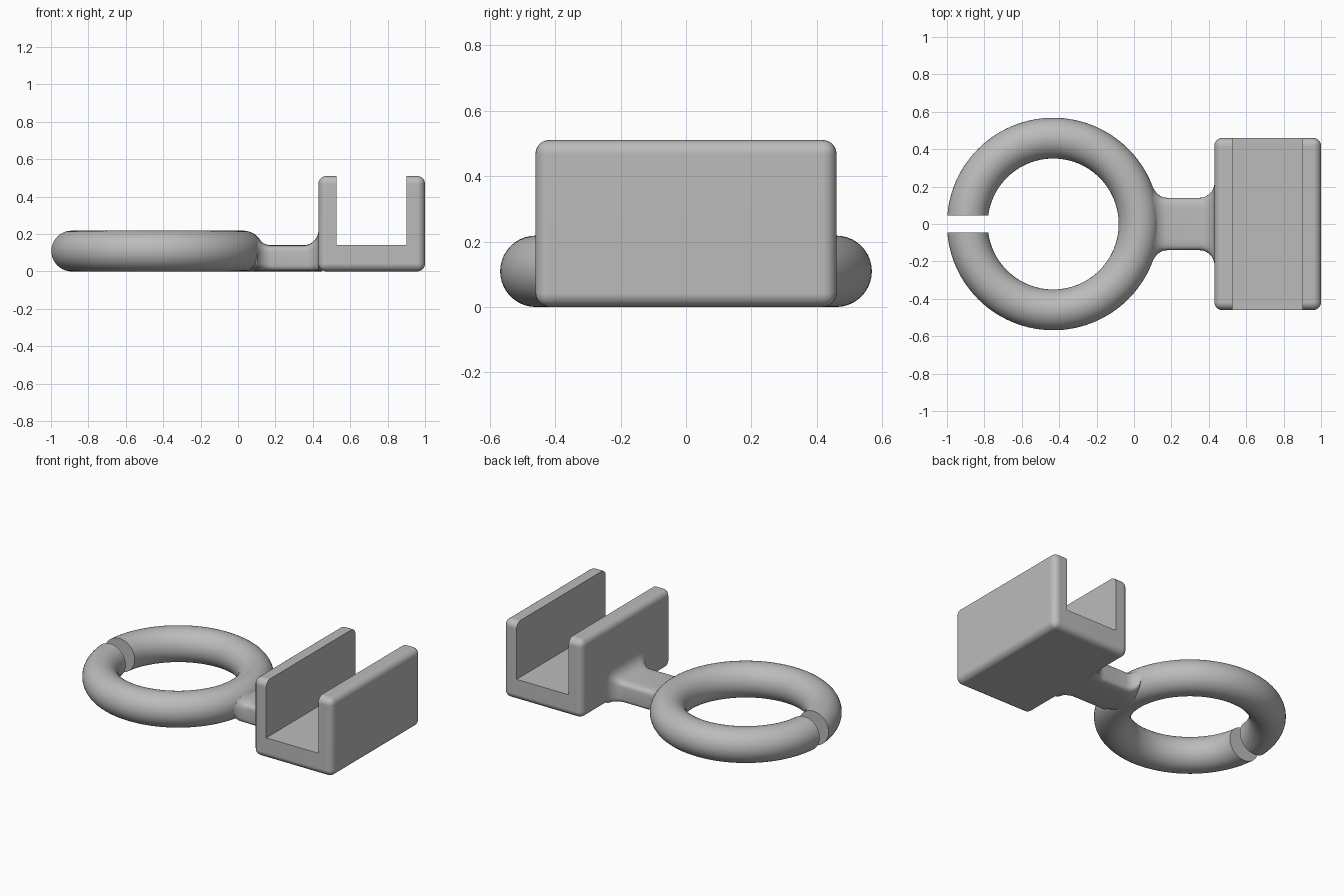
import bpy, bmesh, math
from math import sin, cos, asin, sqrt, pi

cube = bpy.data.objects.get("Cube")
if cube:
    bpy.data.objects.remove(cube, do_unlink=True)

GREY = (0.5, 0.5, 0.5, 1.0)
grey = bpy.data.materials.new("plain grey")
grey.use_nodes = True
grey.diffuse_color = GREY
grey.node_tree.nodes["Principled BSDF"].inputs["Base Color"].default_value = GREY


def add_object(name, bm):
    bmesh.ops.recalc_face_normals(bm, faces=bm.faces)
    mesh = bpy.data.meshes.new(name)
    bm.to_mesh(mesh)
    bm.free()
    mesh.materials.append(grey)
    obj = bpy.data.objects.new(name, mesh)
    bpy.context.collection.objects.link(obj)
    return obj


def loft(name, sections):
    """Skin closed loops of points and cap both ends."""
    bm = bmesh.new()
    loops = [[bm.verts.new(p) for p in s] for s in sections]
    n = len(loops[0])
    for a, b in zip(loops, loops[1:]):
        for i in range(n):
            j = (i + 1) % n
            bm.faces.new((a[i], a[j], b[j], b[i]))
    bm.faces.new(loops[0])
    bm.faces.new(loops[-1])
    return add_object(name, bm)


def box(name, lo, hi, bevel=0):
    bm = bmesh.new()
    bmesh.ops.create_cube(bm, size=1)
    for v in bm.verts:
        v.co = [l + (c + 0.5) * (h - l) for l, c, h in zip(lo, v.co, hi)]
    if bevel:
        bmesh.ops.bevel(bm, geom=bm.edges[:], offset=bevel, segments=6,
                        profile=0.5, affect='EDGES')
    return add_object(name, bm)


def smooth(obj):
    bpy.ops.object.select_all(action='DESELECT')
    obj.select_set(True)
    bpy.context.view_layer.objects.active = obj
    bpy.ops.object.shade_smooth_by_angle(angle=math.radians(35))


# Open ring: a round tube whose two ends are cut flat by a straight slot
CX, MAJOR, TUBE, SLOT = -0.432, 0.459, 0.109, 0.046
STEPS, SIDES = 112, 40
rings = []
for k in range(STEPS + 1):
    loop = []
    for i in range(SIDES):
        u = 2 * pi * i / SIDES
        r = MAJOR + TUBE * cos(u)
        t = (2 * k / STEPS - 1) * (pi - asin(SLOT / r))
        loop.append((CX + r * cos(t), r * sin(t), TUBE + TUBE * sin(u)))
    rings.append(loop)
smooth(loft("open_ring", rings))


# Neck: rounded bar with a concave flare at each end
def neck_section(x, width, height, power):
    pts = []
    for i in range(48):
        a = 2 * pi * i / 48
        c, s = cos(a), sin(a)
        y = math.copysign(abs(c) ** (2 / power), c) * width
        z = math.copysign(abs(s) ** (2 / power), s) * height / 2
        pts.append((x, y, height / 2 + z))
    return pts


HALF, HIGH, FLARE = 0.14, 0.14, 0.08
sections = [neck_section(0.03, 0.1, HIGH, 2.5)]
for k in range(9):                          # flare into the ring
    a = (1 - k / 8) * 1.2
    x = 0.18 - FLARE * sin(a)
    rise = FLARE * (1 - cos(a))
    sections.append(neck_section(x, HALF + rise, HIGH + rise * 0.85,
                                 2.3 + 3.7 * k / 8))
for k in range(10):                         # flare into the bracket
    a = k / 9 * pi / 2
    x = 0.35 + FLARE * sin(a)
    rise = FLARE * (1 - cos(a))
    sections.append(neck_section(x, HALF + rise, HIGH + rise, 6))
sections.append(neck_section(0.45, HALF + FLARE, HIGH + FLARE, 6))
smooth(loft("neck", sections))

# Bracket: rounded block with a square channel cut through it
bracket = box("channel_bracket", (0.43, -0.46, 0), (1.0, 0.46, 0.51), 0.042)
cutter = box("channel_cutter", (0.526, -0.7, 0.14), (0.902, 0.7, 0.8))
cutter.hide_render = True
cut = bracket.modifiers.new("channel", 'BOOLEAN')
cut.operation = 'DIFFERENCE'
cut.solver = 'EXACT'
cut.object = cutter
bpy.context.view_layer.objects.active = bracket
bpy.ops.object.modifier_apply(modifier=cut.name)
bpy.data.objects.remove(cutter, do_unlink=True)
smooth(bracket)
weighted = bracket.modifiers.new("even shading", 'WEIGHTED_NORMAL')
weighted.keep_sharp = True
